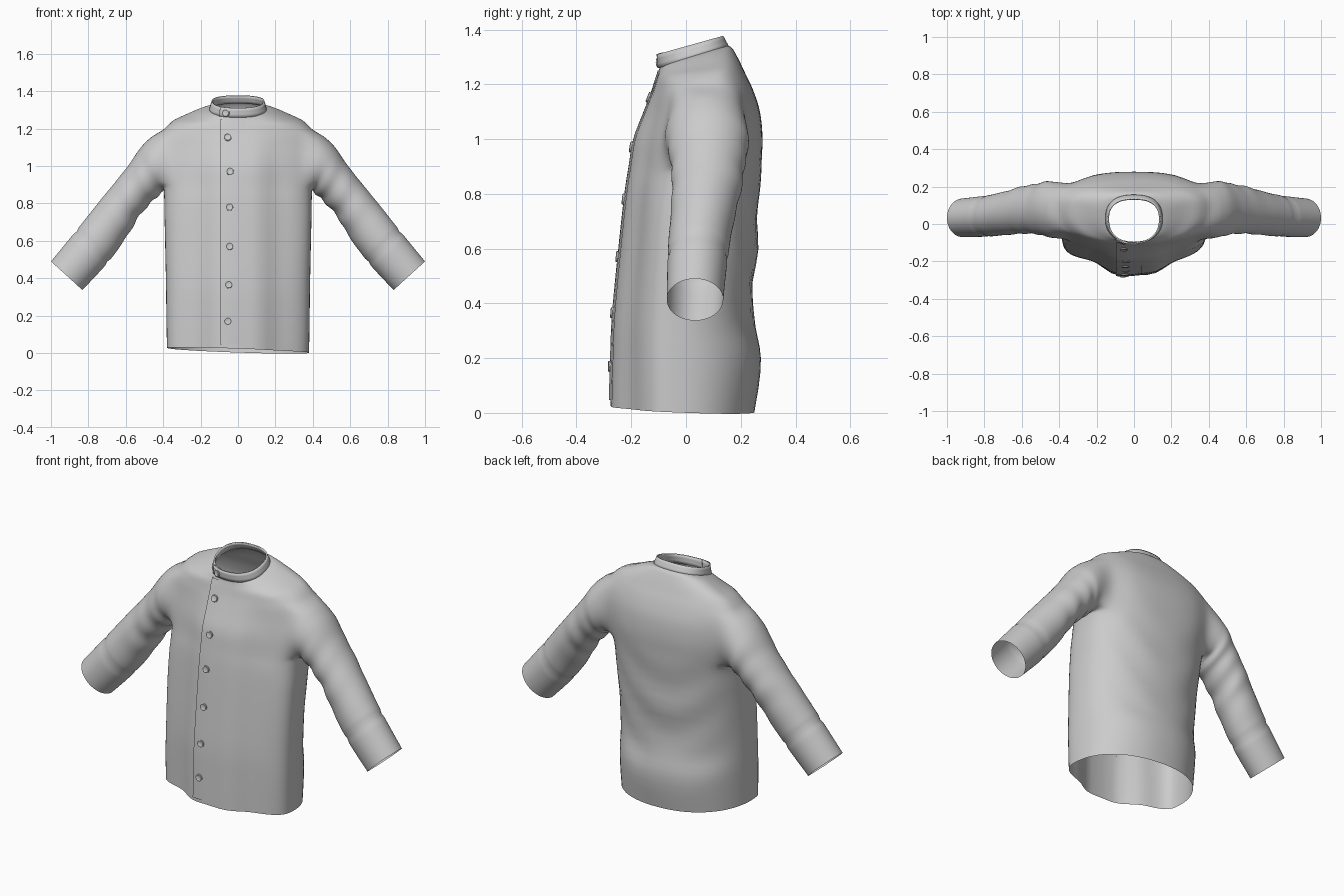
import bpy, bmesh, math
from math import sin, cos, pi, exp
from mathutils import Vector
from mathutils.bvhtree import BVHTree

if "Cube" in bpy.data.objects:
    bpy.data.objects.remove(bpy.data.objects["Cube"])

N = 64        # columns around the torso
SUB = 4       # rows between torso keys
HALF = 7      # armhole half width in columns
R0, R1 = 19, 33   # armhole rows


def spline(keys, u):
    """Catmull-Rom interpolation through a list of tuples."""
    i = min(int(u), len(keys) - 2)
    f = u - i
    p = [keys[max(0, min(len(keys) - 1, k))] for k in (i - 1, i, i + 1, i + 2)]
    return [0.5 * (2 * b + (c - a) * f + (2 * a - 5 * b + 4 * c - d) * f * f
                   + (3 * b - a - 3 * c + d) * f ** 3) for a, b, c, d in zip(*p)]


def oval(t, w, yf, yb, ys, bump=0, p=2.2, q=2.5):
    """Rounded section with separate front and back depth and a fuller front middle."""
    c, s = cos(t), sin(t)
    e = 2 / q if s > 0 else 2 / p
    x = math.copysign(abs(c) ** e, c) * w
    if s > 0:
        return x, ys + abs(s) ** e * (yb - ys)
    return x, ys + abs(s) ** e * (yf + bump - ys) - bump * exp(-(x / .17) ** 4)


def finish(name, bm, angle=60):
    bmesh.ops.recalc_face_normals(bm, faces=bm.faces)
    me = bpy.data.meshes.new(name)
    bm.to_mesh(me)
    bm.free()
    for p in me.polygons:
        p.use_smooth = True
    me.set_sharp_from_angle(angle=math.radians(angle))
    ob = bpy.data.objects.new(name, me)
    bpy.context.collection.objects.link(ob)
    return ob


# Torso sections: height, half width, front y, back y, side y, tilt, front bump
TORSO = [(.012, .38, -.277, .25, -.06, -.04, .07), (.2, .383, -.272, .275, -.06, 0, .065),
         (.36, .385, -.265, .245, -.05, 0, .06), (.6, .39, -.242, .258, -.035, 0, .055),
         (.8, .395, -.22, .268, 0, 0, .05), (.9, .40, -.205, .275, .035, 0, .05),
         (1.0, .405, -.188, .28, .065, 0, .045), (1.1, .41, -.15, .27, .085, 0, .03),
         (1.175, .405, -.122, .245, .09, .02, .015), (1.228, .362, -.108, .215, .09, .08, .005),
         (1.265, .268, -.1, .19, .09, .18, 0), (1.293, .19, -.097, .168, .06, .27, 0),
         (1.303, .145, -.095, .15, .03, .3, 0)]
# Sleeve sections: top x, top z, bottom x, bottom z, centre y, y radius
SLEEVE = [(.42, 1.21, .395, .875, .07, .155), (.515, 1.105, .41, .855, .08, .148),
          (.585, 1.005, .46, .81, .08, .134), (.66, .91, .53, .73, .075, .126),
          (.75, .80, .59, .63, .06, .117), (.865, .655, .695, .485, .043, .11),
          (1.0, .49, .832, .337, .033, .103)]


def torso_point(r, j):
    z, w, yf, yb, ys, tilt, bump = spline(TORSO, r / SUB)
    t = 2 * pi * j / N
    low = max(0, 1 - z)
    x, y = oval(t, w, yf, yb, ys, bump, 2.8 if z < 1.15 else 2.8 - 4 * (z - 1.15),
                2.5 - .3 * min(1, 2 * low))
    z += tilt * (y - .02) - .035 * x * low
    s = sin(t)
    y += .04 * x * low * (1 - s * s)      # slight twist of the lower sides
    if s > 0:      # swooping folds across the back
        y += s * s * .007 * sin(24 * (z - 2.2 * (x + .05) ** 2)) * exp(-((z - .55) / .28) ** 2)
    else:          # soft vertical drape at the front
        y += s * s * .004 * sin(20 * x + 1) * low
    return x, y, z


# Jacket body: torso with armholes
bm = bmesh.new()
rows = (len(TORSO) - 1) * SUB
grid = [[bm.verts.new(torso_point(r, j)) for j in range(N)] for r in range(rows + 1)]


def in_armhole(r, j):
    return R0 <= r < R1 and any((j - c + HALF) % N < 2 * HALF for c in (0, N // 2))


for r in range(rows):
    for j in range(N):
        if not in_armhole(r, j):
            k = (j + 1) % N
            bm.faces.new((grid[r][j], grid[r][k], grid[r + 1][k], grid[r + 1][j]))

# Sleeves grown out of each armhole, with cuffs
soft = set()
STEP = 8
for side, c in ((1, 0), (-1, N // 2)):
    loop = {grid[r][(c + d) % N] for r in (R0, R1) for d in range(-HALF, HALF + 1)}
    loop |= {grid[r][(c + d) % N] for r in range(R0, R1 + 1) for d in (-HALF, HALF)}
    ang = lambda v: math.atan2((v.co.y - .07) / .155, (v.co.z - 1.03) / .155)
    loop = sorted(loop, key=ang)
    m = len(loop)
    start = [v.co.copy() for v in loop]
    angles = [ang(v) for v in loop]

    def sleeve_point(u, k):
        tx, tz, bx, bz, yc, ry = spline(SLEEVE, u)
        even = -pi + 2 * pi * (k + .5) / m
        t = angles[k] + (even - angles[k]) * min(1, u / 2)
        fold = max(0, sin(pi * min(u, 5) / 5))
        rad = 1 + .035 * fold * sin(6 * u + 2 * sin(t) + side) * (.55 - .45 * cos(t))
        if abs(u - 5) < .01:
            rad = .955      # cuff seam
        a, b = cos(t) * rad, sin(t) * rad
        return Vector((side * ((tx + bx) / 2 + a * (tx - bx) / 2), yc + b * ry,
                       (tz + bz) / 2 + a * (tz - bz) / 2))

    base = [sleeve_point(0, k) for k in range(m)]
    prev = loop
    for i in range(1, (len(SLEEVE) - 1) * STEP + 1):
        u = i / STEP
        keep = max(0, 1 - u) ** 2
        ring = [bm.verts.new(sleeve_point(u, k) + (start[k] - base[k]) * keep) for k in range(m)]
        for k in range(m):
            n = (k + 1) % m
            bm.faces.new((prev[k], prev[n], ring[n], ring[k]))
        prev = ring
    soft |= set(loop)

bmesh.ops.delete(bm, geom=[v for v in bm.verts if not v.link_faces], context='VERTS')
for _ in range(3):
    soft |= {e.other_vert(v) for v in soft for e in v.link_edges}
for _ in range(5):
    bmesh.ops.smooth_vert(bm, verts=list(soft), factor=.5,
                          use_axis_x=True, use_axis_y=True, use_axis_z=True)
bm.normal_update()
tree = BVHTree.FromBMesh(bm)
finish("jacket_body", bm, 80)


def front(x, z):
    hit, normal, _, _ = tree.ray_cast(Vector((x, -1, z)), Vector((0, 1, 0)))
    if hit and normal.y > 0:
        normal = -normal
    return hit, normal


# Overlapping front placket
bm = bmesh.new()
prev = None
for i in range(61):
    z = .026 + i * (1.25 - .026) / 60
    line = []
    for x, off in ((-.094, 0), (-.095, .009), (-.06, .007), (-.02, .005), (.04, .001)):
        hit, _ = front(x, z)
        if hit and hit.y < 0:
            line.append(bm.verts.new((x, hit.y - off, z)))
    if len(line) == 5:
        if prev:
            for k in range(4):
                bm.faces.new((prev[k], prev[k + 1], line[k + 1], line[k]))
        prev = line
finish("front_placket", bm, 50)

# Stand collar with overlapping ends
bm = bmesh.new()
prev = None
t0, span = math.radians(-127), 2 * pi + .4
for i in range(81):
    f = i / 80
    t = t0 + span * f
    lap = 1 + .06 * max(0, 1 - f * span / .8)
    line = []
    for h in (0, .33, .67, 1):
        x, y = oval(t, .155 - .014 * h, -.102 - .004 * h, .158 - .022 * h, .025)
        z = 1.296 + .049 * h + (.3 - .02 * h) * (y - .02)
        line.append(bm.verts.new((x * lap, y * lap, z)))
    if prev:
        for k in range(3):
            bm.faces.new((prev[k], line[k], line[k + 1], prev[k + 1]))
    prev = line
collar = finish("stand_collar", bm)
mod = collar.modifiers.new("thickness", 'SOLIDIFY')
mod.thickness = .008


# Buttons down the placket and one on the collar
def button(index, pos, normal):
    bm = bmesh.new()
    rings = []
    for rad, h in ((.02, -.004), (.02, .003), (.017, .005), (.013, .003)):
        rings.append([bm.verts.new((rad * cos(2 * pi * k / 24), rad * sin(2 * pi * k / 24), h))
                      for k in range(24)])
    for a, b in zip(rings, rings[1:]):
        for k in range(24):
            n = (k + 1) % 24
            bm.faces.new((a[k], a[n], b[n], b[k]))
    bm.faces.new(rings[-1])
    ob = finish(f"button_{index}", bm, 40)
    ob.location = pos
    ob.rotation_euler = normal.to_track_quat('Z', 'Y').to_euler()


for i, (x, z) in enumerate(((-.055, .17), (-.05, .365), (-.045, .57), (-.045, .78),
                            (-.042, .97), (-.055, 1.15))):
    hit, normal = front(x, z)
    if hit:
        button(i + 1, hit + normal * .008, normal)
button(7, Vector((-.065, -.1, 1.283)), Vector((-.35, -1, .1)))
